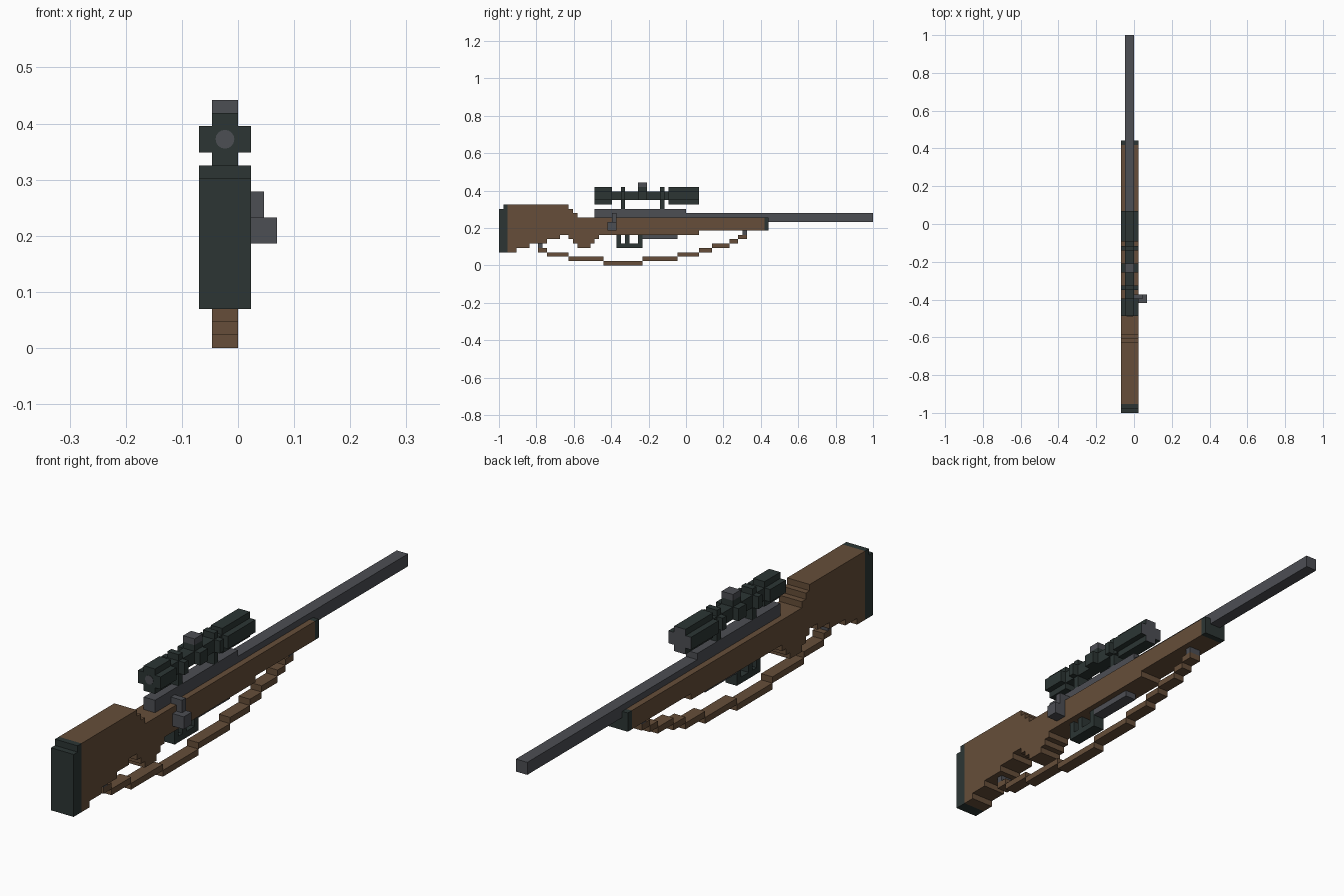
import bpy, bmesh, math
from mathutils import Matrix, Vector

U = 2 / 86  # size of one grid cell

if "Cube" in bpy.data.objects:
    bpy.data.objects.remove(bpy.data.objects["Cube"], do_unlink=True)


def material(name, rgb):
    m = bpy.data.materials.new(name)
    m.use_nodes = True
    m.diffuse_color = (*rgb, 1)
    m.node_tree.nodes["Principled BSDF"].inputs["Base Color"].default_value = (*rgb, 1)
    return m


WOOD = material("brown wood", (.133, .076, .041))
DARK = material("dark green metal", (.025, .036, .034))
GREY = material("grey steel", (.073, .077, .088))


def finish(name, bm, *mats):
    bmesh.ops.recalc_face_normals(bm, faces=bm.faces)
    mesh = bpy.data.meshes.new(name)
    bm.to_mesh(mesh)
    bm.free()
    for m in mats:
        mesh.materials.append(m)
    obj = bpy.data.objects.new(name, mesh)
    bpy.context.collection.objects.link(obj)
    return obj


def boxes(name, mat, *cells):
    """One object made of boxes, each (x0, x1, y0, y1, z0, z1) in cells."""
    bm = bmesh.new()
    for x0, x1, y0, y1, z0, z1 in cells:
        mid = Vector((x0 + x1, y0 + y1, z0 + z1)) * U / 2
        size = Vector((x1 - x0, y1 - y0, z1 - z0)) * U
        bmesh.ops.create_cube(bm, size=1, matrix=Matrix.Translation(mid) @ Matrix.Diagonal((*size, 1)))
    return finish(name, bm, mat)


def extruded(name, mats, outline, axis, a, b):
    """Outline in cells pushed along x (outline is y, z) or y (outline is x, z)."""
    bm = bmesh.new()

    def place(p, d):
        return Vector((d, *p) if axis == "x" else (p[0], d, p[1])) * U
    face = bm.faces.new([bm.verts.new(place(p, a)) for p in outline])
    new = bmesh.ops.extrude_face_region(bm, geom=[face])["geom"]
    push = place((0, 0), b - a)
    bmesh.ops.translate(bm, vec=push, verts=[v for v in new if isinstance(v, bmesh.types.BMVert)])
    return finish(name, bm, *mats)


def stairs(start, steps, end):
    """Stepped line: each step is (y where it starts, height)."""
    pts = []
    for i, (y, z) in enumerate(steps):
        stop = steps[i + 1][0] if i + 1 < len(steps) else end
        pts += [(y, z), (stop, z)]
    return pts


def cross(name, y0, y1):
    """Four-wide block with its corners cut away, around the scope axis."""
    quarter = [(2, 1), (1, 1), (1, 2)]
    pts = []
    for k in range(4):
        c, s = [(1, 0), (0, 1), (-1, 0), (0, -1)][k]
        pts += [(-1 + c * x - s * z, 16 + s * x + c * z) for x, z in quarter]
    return extruded(name, [DARK, GREY], pts, "y", y0, y1)


# Wooden stock with stepped comb, grip and belly
top = stairs(0, [(-41, 14), (-27, 13), (-26, 12), (-25, 11)], 18)
belly = stairs(0, [(-41, 3), (-39, 4), (-36, 5), (-32, 6), (-29, 7), (-27, 6), (-26, 5),
                   (-25, 4), (-22, 5), (-21, 6), (-20, 7), (3, 8)], 18)
extruded("stock", [WOOD], belly + top[::-1], "x", -3, 1)

# Butt pad and fore-end cap
boxes("butt_pad", DARK, (-3, 1, -43, -42, 3, 13), (-3, 1, -42, -41, 3, 14))
boxes("fore_end_cap", DARK, (-3, 1, 18, 19, 8, 11))

# Barrel, receiver and bolt
boxes("barrel", GREY, (-2, 0, 0, 43, 10, 12))
boxes("receiver", GREY, (-2, 0, -21, 0, 11, 13))
boxes("bolt_handle", GREY, (0, 2, -17, -16, 11, 12), (1, 2, -17, -16, 10, 11))
boxes("bolt_knob", GREY, (1, 3, -18, -16, 8, 10))

# Trigger group
boxes("trigger_guard", DARK, (-2, 0, -16, -15, 4, 7), (-2, 0, -15, -11, 4, 5),
      (-2, 0, -11, -10, 4, 7))
boxes("trigger", DARK, (-2, 0, -14, -13, 5, 7))
boxes("floor_plate", GREY, (-2, 0, -10, -2, 6, 7))

# Scope
boxes("scope_tube", DARK, (-2, 0, -17, -4, 15, 17))
cross("scope_eyepiece", -21, -17)
objective = cross("scope_objective", -4, 3)
for f in objective.data.polygons:  # glass on the forward face
    f.material_index = int(f.normal.y > .9)
for name, y in (("rear_scope_ring", -15), ("front_scope_ring", -6)):
    cross(name, y, y + 1)
    boxes(name + "_foot", DARK, (-2, 0, y, y + 1, 13, 14))
boxes("scope_turret", DARK, (-3, 1, -11, -9, 15, 17), (-2, 0, -11, -9, 17, 18))
boxes("turret_cap", GREY, (-2, 0, -11, -9, 18, 19))
disc = [(-1 + .72 * math.cos(k * math.tau / 16), 16 + .72 * math.sin(k * math.tau / 16))
        for k in range(16)]
extruded("eyepiece_glass", [GREY], disc, "y", -21.05, -20.9)

# Sling and its swivels
sling = [(-34, 3), (-32, 2), (-27, 1), (-19, 0), (-10, 1), (-2, 2), (3, 3), (6, 4),
         (10, 5), (12, 6), (14, 7)]
boxes("sling", WOOD, *[(-2, 0, y, nxt[0], z, z + 1) for (y, z), nxt in zip(sling, sling[1:])])
boxes("rear_swivel", GREY, (-2, 0, -34, -33, 4, 5))
boxes("front_swivel", GREY, (-2, 0, 13, 14, 7, 8))
